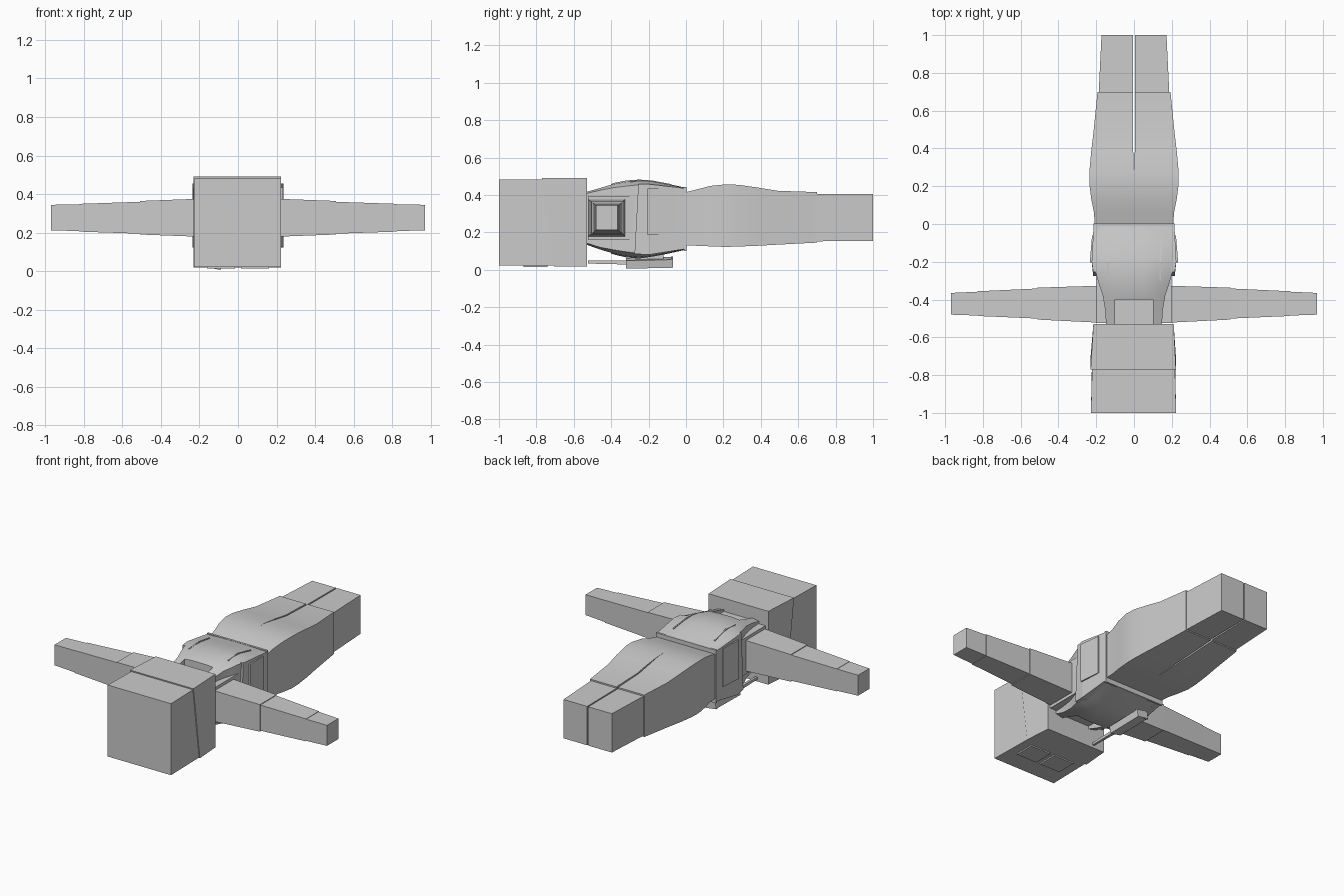
import bpy, bmesh
from mathutils import Vector

if "Cube" in bpy.data.objects:
    bpy.data.objects.remove(bpy.data.objects["Cube"])


def loft(name, rings, smooth=False):
    """Skin a list of equal-length 3D rings and cap both ends."""
    bm = bmesh.new()
    loops = [[bm.verts.new(p) for p in ring] for ring in rings]
    n = len(loops[0])
    for a, b in zip(loops, loops[1:]):
        for i in range(n):
            j = (i + 1) % n
            bm.faces.new((a[i], a[j], b[j], b[i]))
    bm.faces.new(loops[0])
    bm.faces.new(loops[-1])
    bmesh.ops.recalc_face_normals(bm, faces=bm.faces[:])
    me = bpy.data.meshes.new(name)
    bm.to_mesh(me)
    bm.free()
    ob = bpy.data.objects.new(name, me)
    bpy.context.collection.objects.link(ob)
    if smooth:
        bpy.ops.object.select_all(action='DESELECT')
        ob.select_set(True)
        bpy.context.view_layer.objects.active = ob
        bpy.ops.object.shade_smooth_by_angle()
    return ob


def quad_y(x0, x1, z0, z1, y_low, y_high=None):
    y_high = y_low if y_high is None else y_high
    return [(x0, y_low, z0), (x1, y_low, z0), (x1, y_high, z1), (x0, y_high, z1)]


def quad_x(x, y0, y1, z0, z1):
    return [(x, y0, z0), (x, y1, z0), (x, y1, z1), (x, y0, z1)]


def box(name, x0, x1, y0, y1, z0, z1):
    return loft(name, [quad_y(x0, x1, z0, z1, y0), quad_y(x0, x1, z0, z1, y1)])


def arched(y, w, z0, z1, c):
    """Torso section: flat sides with gently arched front and back."""
    half = [(w, z0 + c), (w, z1 - c), (w * .7, z1 - c * .25), (w * .3, z1)]
    top = half + [(-x, z) for x, z in half[::-1]]
    low = [(-w * .7, z0 + c * .25), (-w * .3, z0), (w * .3, z0), (w * .7, z0 + c * .25)]
    return [(x, y, z) for x, z in top + low]


# head: face block and slightly larger cap with a slanted seam
loft("face_block", [quad_y(-.228, .223, .022, .482, -1),
                    quad_y(-.222, .217, .022, .482, -.70, -.765)])
loft("head_cap", [quad_y(-.23, .222, .018, .49, -.705, -.77),
                  quad_y(-.215, .21, .018, .49, -.53)])

# eye plates on the downward face
for s in (-1, 1):
    xs = sorted((s * .015, s * .16))
    box("eye_plate", xs[0], xs[1], -.87, -.74, .014, .03)

# torso core between the arms
box("torso_core", -.198, .198, -.525, -.02, .16, .395)

# vest body
vest = loft("vest", [arched(-.53, .148, .13, .42, .012),
                     arched(-.46, .152, .105, .44, .015),
                     arched(-.38, .165, .08, .465, .025),
                     arched(-.32, .185, .066, .477, .03),
                     arched(-.25, .205, .06, .482, .027),
                     arched(-.18, .213, .07, .477, .022),
                     arched(-.10, .212, .085, .46, .015),
                     arched(-.01, .21, .105, .44, .008)], True)

# neck openings
for z0, z1 in ((.405, .6), (-.1, .15)):
    cut = box("neck_cutter", -.1, .1, -.6, -.4, z0, z1)
    cut.hide_render = True
    cut.hide_viewport = True
    m = vest.modifiers.new("neck", 'BOOLEAN')
    m.operation = 'DIFFERENCE'
    m.solver = 'EXACT'
    m.object = cut

for s in (-1, 1):
    # vest side panels with slanted front edge
    loft("vest_side", [quad_y(s * .18, s * .216, .085, .458, -.275, -.255),
                       quad_y(s * .18, s * .224, .08, .458, -.20),
                       quad_y(s * .18, s * .214, .11, .436, -.01)])
    # side pockets
    loft("side_pocket", [quad_y(s * .19, s * .234, .185, .435, -.205),
                         quad_y(s * .19, s * .222, .185, .43, -.06)])
    # raised seams on the back
    loft("back_seam", [quad_y(s * .134, s * .142, .45, .474, -.30),
                       quad_y(s * .134, s * .142, .45, .48, -.2),
                       quad_y(s * .142, s * .150, .43, .458, -.08)])

# belt
box("belt", -.214, .214, -.012, .002, .10, .442)

# trousers and boots
leg_rows = [(0, 0, .208, .13, .415), (.06, 0, .212, .128, .43),
            (.13, 0, .226, .125, .448), (.21, 0, .236, .122, .456),
            (.28, .001, .236, .124, .454), (.38, .004, .227, .128, .44),
            (.49, .005, .214, .134, .422), (.70, .006, .193, .145, .415)]
for s in (-1, 1):
    loft("trouser_leg", [quad_y(s * a, s * b, z0, z1, y)
                         for y, a, b, z0, z1 in leg_rows], True)
    loft("boot", [quad_y(s * .005, s * .187, .152, .406, .69),
                  quad_y(s * .004, s * .172, .154, .404, 1.0)])

# arms: upper sleeve, forearm, glove
for s in (-1, 1):
    loft("upper_sleeve", [quad_x(s * .19, -.522, -.327, .178, .376),
                          quad_x(s * .51, -.506, -.337, .19, .364)])
    loft("forearm", [quad_x(s * .50, -.501, -.341, .194, .360),
                     quad_x(s * .825, -.487, -.356, .205, .349)])
    loft("glove", [quad_x(s * .815, -.485, -.358, .207, .347),
                   quad_x(s * .97, -.48, -.365, .212, .344)])

# tilted radio with antenna on the chest
loft("radio", [[(-.165, -.32, .02), (-.09, -.32, .006), (-.082, -.32, .048), (-.157, -.32, .062)],
               [(-.165, -.08, .024), (-.09, -.08, .01), (-.082, -.08, .054), (-.157, -.08, .068)]])
loft("radio_cap", [[(-.168, -.08, .02), (-.088, -.08, .01), (-.08, -.08, .058), (-.16, -.08, .072)],
                   [(-.166, -.07, .022), (-.09, -.07, .012), (-.082, -.07, .056), (-.158, -.07, .07)]])
loft("antenna", [quad_y(-.14, -.125, .033, .048, -.525),
                 quad_y(-.14, -.12, .028, .05, -.315)])
box("radio_clip", -.14, -.11, -.27, -.12, .05, .1)
